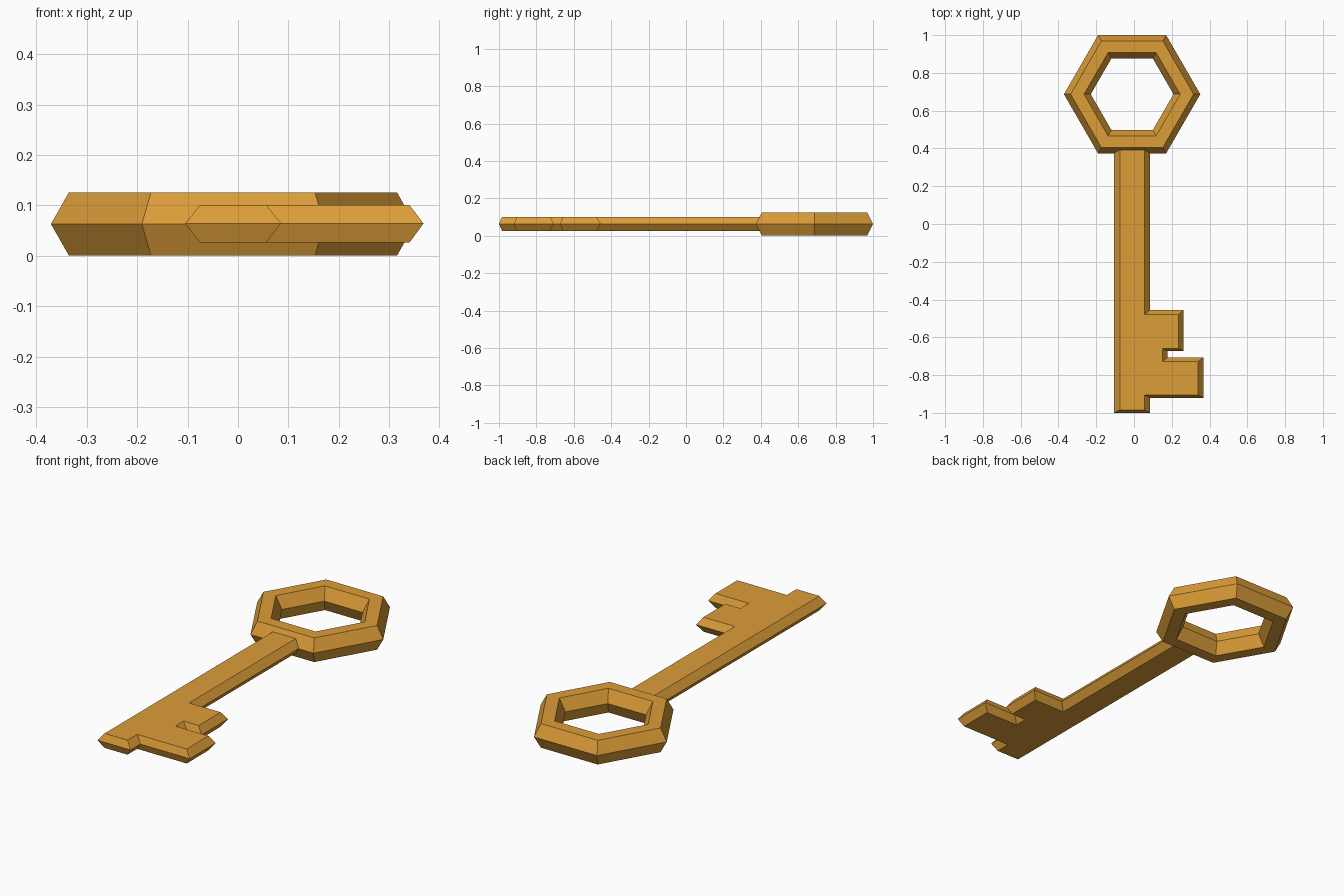
import bpy, bmesh, math

if "Cube" in bpy.data.objects:
    bpy.data.objects.remove(bpy.data.objects["Cube"])

gold = bpy.data.materials.new("antique gold")
gold.diffuse_color = (0.72, 0.34, 0.04, 1)
gold.use_nodes = True
gold.node_tree.nodes["Principled BSDF"].inputs["Base Color"].default_value = gold.diffuse_color
MID_Z = 0.063


def make_object(name, bm):
    bmesh.ops.recalc_face_normals(bm, faces=bm.faces)
    mesh = bpy.data.meshes.new(name)
    bm.to_mesh(mesh)
    bm.free()
    mesh.materials.append(gold)
    obj = bpy.data.objects.new(name, mesh)
    bpy.context.collection.objects.link(obj)
    return obj


def bridge(bm, a, b):
    n = len(a)
    for i in range(n):
        j = (i + 1) % n
        bm.faces.new((a[i], a[j], b[j], b[i]))


# Hexagonal bow: six-sided ring with a six-sided cross-section
bm = bmesh.new()
major, minor, half_h = 0.29, 0.071, 0.0625
rings = []
for i in range(6):
    a = math.radians(60 * i)
    ring = []
    for k in range(6):
        t = math.radians(60 * k)
        r = major + minor * math.cos(t)
        z = MID_Z + half_h * math.sin(t) / math.sin(math.radians(60))
        ring.append(bm.verts.new((-0.01 + r * math.cos(a), 0.687 + r * math.sin(a), z)))
    rings.append(ring)
for i in range(6):
    bridge(bm, rings[i], rings[(i + 1) % 6])
make_object("key_bow", bm)

# Shaft and teeth: one outline, widest at mid height, bevelled to flat top and bottom
outer = [(-0.105, -1.0), (0.085, -1.0), (0.085, -0.92), (0.368, -0.92),
         (0.368, -0.707), (0.178, -0.707), (0.178, -0.673), (0.262, -0.673),
         (0.262, -0.456), (0.085, -0.456), (0.085, 0.43), (-0.105, 0.43)]
inner = [(-0.075, -0.984), (0.056, -0.984), (0.056, -0.905), (0.34, -0.905),
         (0.34, -0.727), (0.15, -0.727), (0.15, -0.659), (0.236, -0.659),
         (0.236, -0.479), (0.056, -0.479), (0.056, 0.43), (-0.075, 0.43)]
bm = bmesh.new()
low, mid, top = [[bm.verts.new((x, y, z)) for x, y in pts]
                 for pts, z in ((inner, 0.026), (outer, MID_Z + 0.001), (inner, 0.101))]
bridge(bm, low, mid)
bridge(bm, mid, top)
bm.faces.new(top)
bm.faces.new(low[::-1])
make_object("key_shaft_and_teeth", bm)
